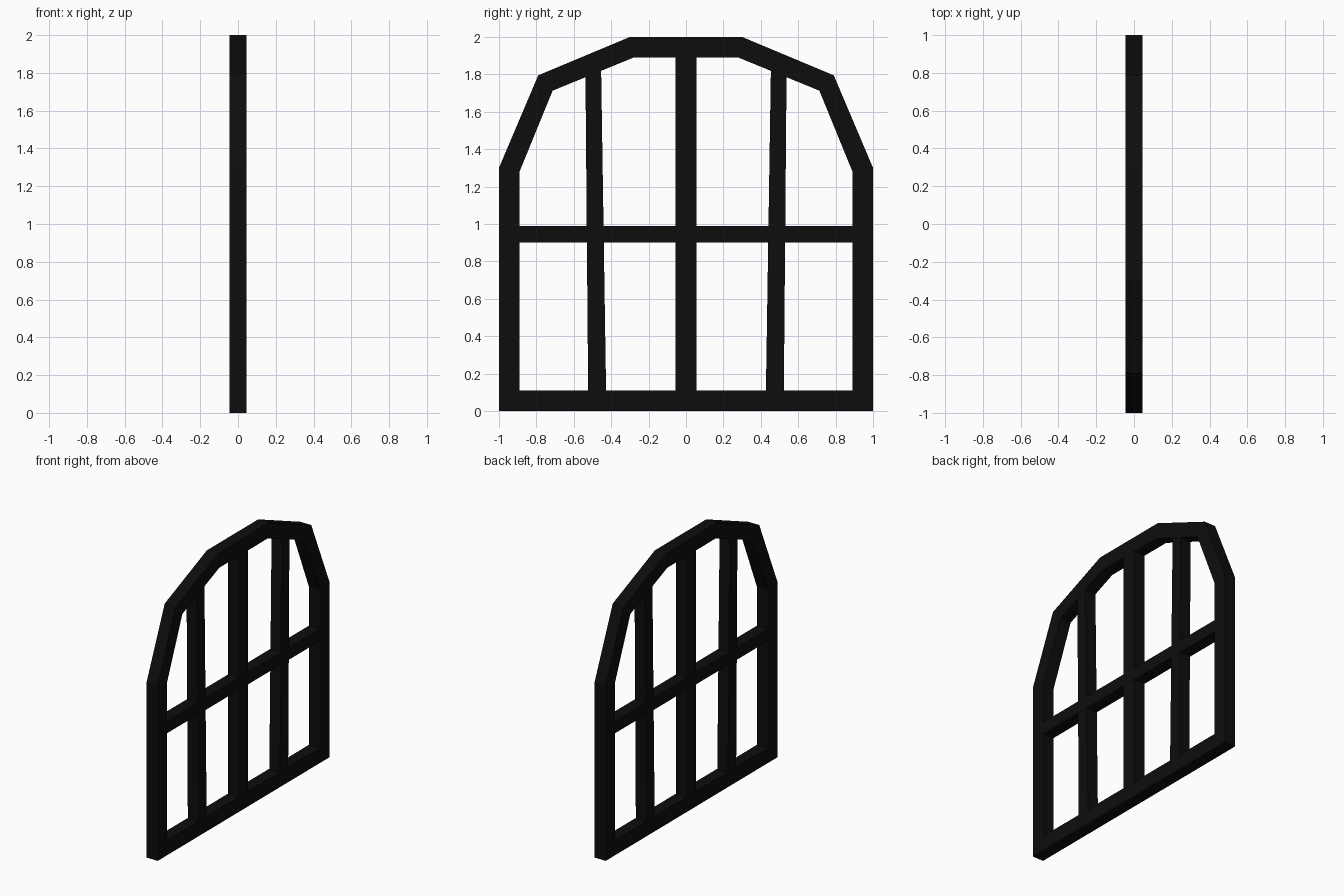
import bpy
import bmesh

if "Cube" in bpy.data.objects:
    bpy.data.objects.remove(bpy.data.objects["Cube"])

black = bpy.data.materials.new("black_paint")
black.diffuse_color = (0.004, 0.004, 0.004, 1)
black.use_nodes = True
black.node_tree.nodes["Principled BSDF"].inputs["Base Color"].default_value = black.diffuse_color


def finish(name, bm):
    bmesh.ops.recalc_face_normals(bm, faces=bm.faces)
    mesh = bpy.data.meshes.new(name)
    bm.to_mesh(mesh)
    bm.free()
    mesh.materials.append(black)
    obj = bpy.data.objects.new(name, mesh)
    bpy.context.collection.objects.link(obj)
    return obj


def mirrored(half):
    """Close a right-hand (y, z) outline, listed bottom to top, across y = 0."""
    return half + [(-y, z) for y, z in reversed(half)]


def ring(name, outer, inner, d):
    bm = bmesh.new()
    loops = [[bm.verts.new((x, y, z)) for y, z in pts]
             for pts, x in ((outer, d), (inner, d), (inner, -d), (outer, -d))]
    n = len(outer)
    for a, b in zip(loops, loops[1:] + loops[:1]):
        for i in range(n):
            j = (i + 1) % n
            bm.faces.new((a[i], a[j], b[j], b[i]))
    return finish(name, bm)


def bar(name, corners, d):
    bm = bmesh.new()
    face = bm.faces.new([bm.verts.new((-d, y, z)) for y, z in corners])
    out = bmesh.ops.extrude_face_region(bm, geom=[face])
    verts = [v for v in out["geom"] if isinstance(v, bmesh.types.BMVert)]
    bmesh.ops.translate(bm, verts=verts, vec=(2 * d, 0, 0))
    return finish(name, bm)


# Arched outer frame
outer = mirrored([(1, 0), (1, 1.3), (0.79, 1.795), (0.3, 2)])
inner = mirrored([(0.89, 0.11), (0.89, 1.28), (0.713, 1.713), (0.28, 1.89)])
ring("arched_frame", outer, inner, 0.045)

# Centre upright and cross rail
bar("centre_upright", [(-0.055, 0.09), (0.055, 0.09), (0.055, 1.91), (-0.055, 1.91)], 0.044)
bar("cross_rail", [(-0.91, 0.9), (0.91, 0.9), (0.91, 0.99), (-0.91, 0.99)], 0.0445)

# Side uprights, leaning slightly outward
for side, s in (("left", -1), ("right", 1)):
    bar(side + "_upright", [(s * 0.427, 0.09), (s * 0.523, 0.09),
                            (s * 0.538, 1.84), (s * 0.454, 1.84)], 0.0435)
